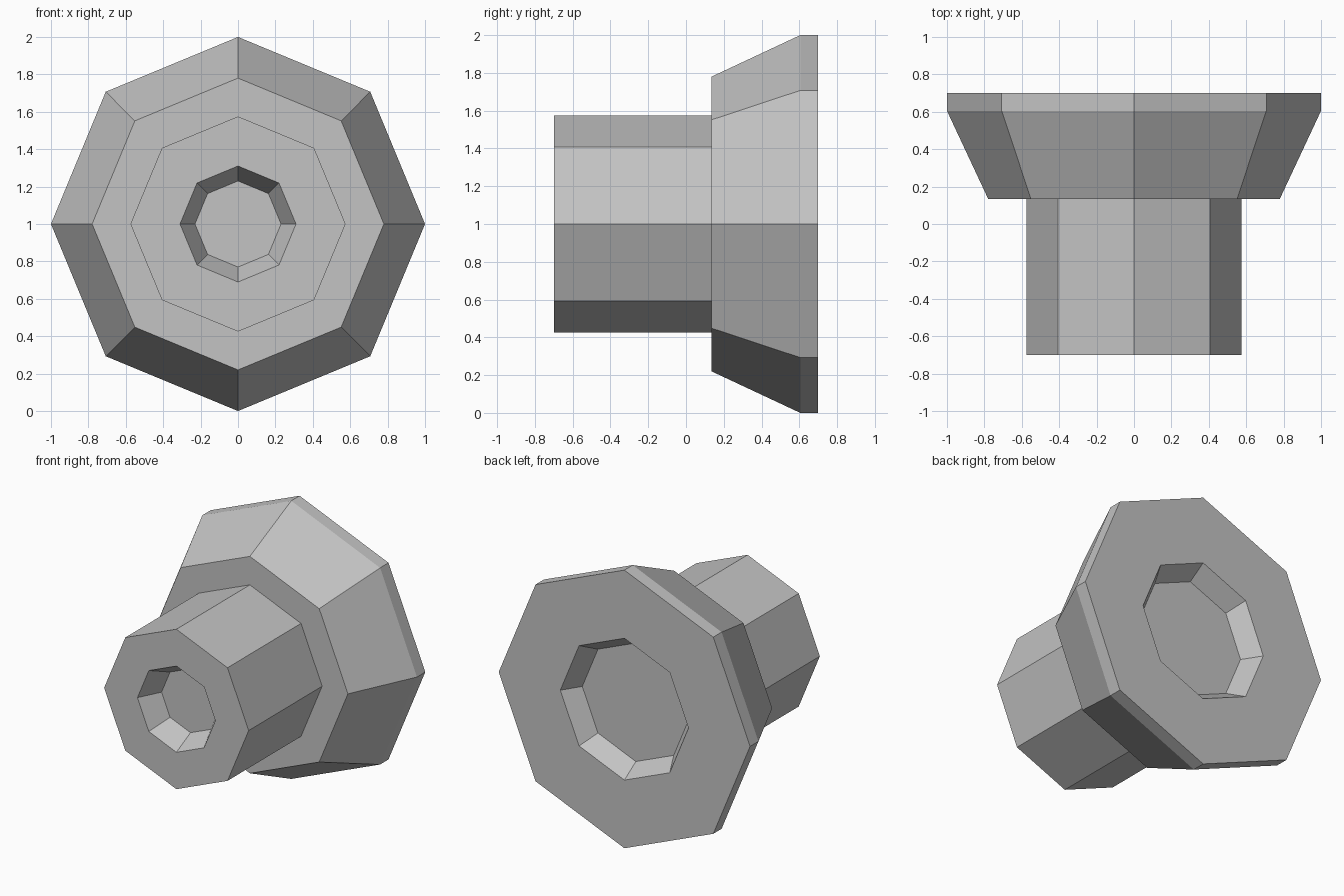
import bpy
import bmesh
from math import cos, sin, pi

cube = bpy.data.objects.get("Cube")
if cube:
    bpy.data.objects.remove(cube, do_unlink=True)

SIDES = 8
AXIS_HEIGHT = 1.0

# Single grey material
grey = bpy.data.materials.new("plain grey")
grey.use_nodes = True
colour = (0.55, 0.55, 0.55, 1)
grey.diffuse_color = colour
grey.node_tree.nodes["Principled BSDF"].inputs["Base Color"].default_value = colour


def lathe(name, profile, cap_first=False, cap_last=False):
    """Turn (radius, y) points around the front-to-back axis into an octagonal part."""
    bm = bmesh.new()
    rings = []
    for radius, y in profile:
        angles = [2 * pi * i / SIDES for i in range(SIDES)]
        rings.append([bm.verts.new((radius * cos(a), y, AXIS_HEIGHT + radius * sin(a)))
                      for a in angles])
    for a, b in zip(rings, rings[1:]):
        for i in range(SIDES):
            j = (i + 1) % SIDES
            bm.faces.new((a[i], a[j], b[j], b[i]))
    if cap_first:
        bm.faces.new(rings[0][::-1])
    if cap_last:
        bm.faces.new(rings[-1])
    mesh = bpy.data.meshes.new(name)
    bm.to_mesh(mesh)
    bm.free()
    mesh.materials.append(grey)
    obj = bpy.data.objects.new(name, mesh)
    bpy.context.collection.objects.link(obj)
    return obj


# Front barrel, starting at the floor of its tapered recess
lathe("barrel", [(0.23, -0.54), (0.31, -0.7), (0.575, -0.7), (0.575, 0.135)],
      cap_first=True)

# Flared flange with a straight rim, ending at the floor of the rear recess
lathe("flange", [(0.575, 0.135), (0.78, 0.135), (1.0, 0.605), (1.0, 0.7),
                 (0.51, 0.7), (0.426, 0.57)], cap_last=True)
